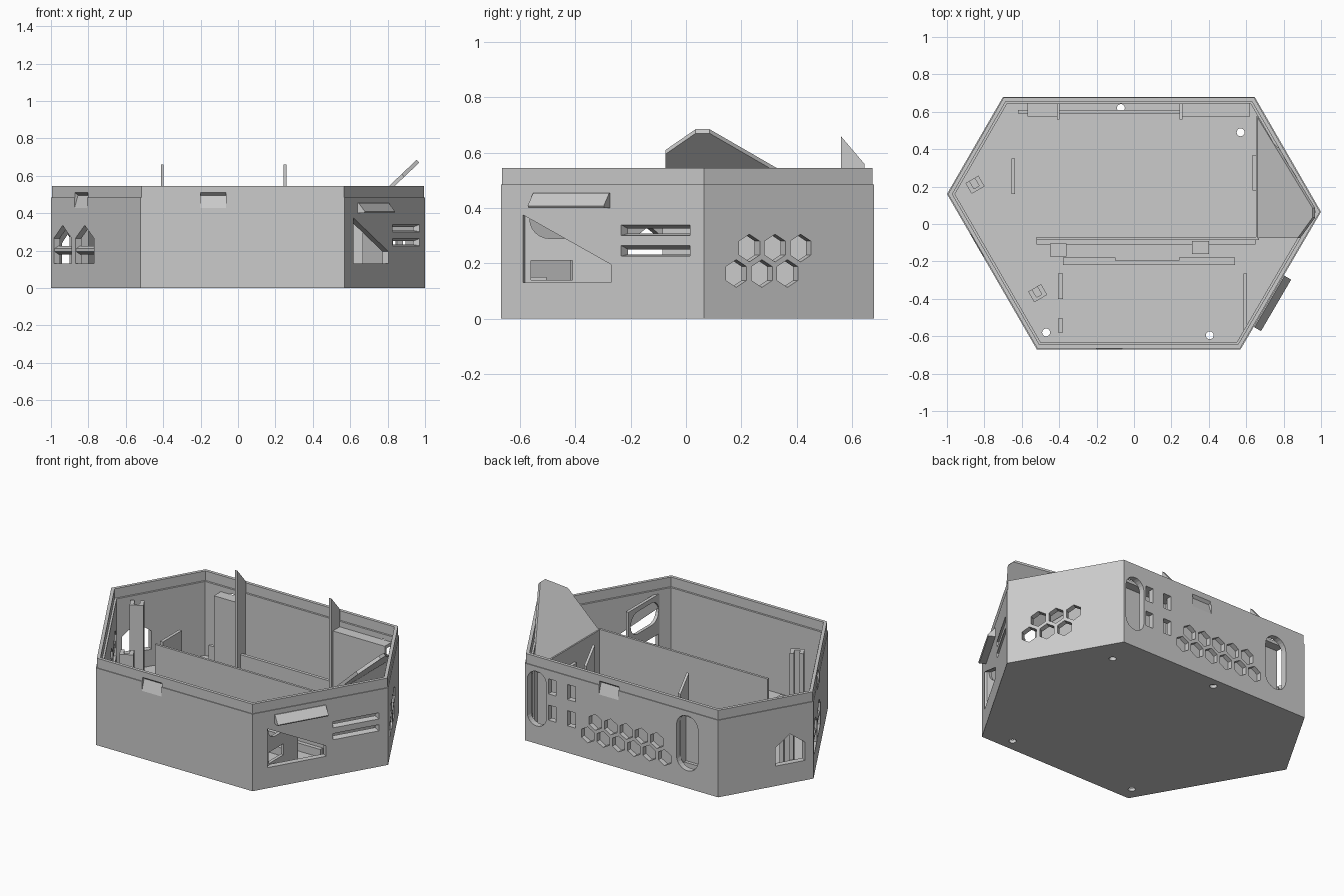
import bpy, bmesh, math
from mathutils import Vector as V

cube = bpy.data.objects.get("Cube")
if cube:
    bpy.data.objects.remove(cube, do_unlink=True)

grey = bpy.data.materials.new("light grey plastic")
grey.use_nodes = True
grey.diffuse_color = (0.6, 0.6, 0.6, 1)
grey.node_tree.nodes["Principled BSDF"].inputs["Base Color"].default_value = (0.6, 0.6, 0.6, 1)

# Plan of the case, anticlockwise: front, front right, back right, back, back left, front left
PLAN = [V(p) for p in ((-.52, -.67), (.57, -.67), (1, .065), (.645, .68), (-.70, .68), (-1, .16))]
FRONT, FRONT_R, BACK_R, BACK, BACK_L, FRONT_L = range(6)
UP = V((0, 0, 1))


def inset(d):
    """Plan outline moved inwards by d."""
    result = []
    for i, p in enumerate(PLAN):
        a = (p - PLAN[i - 1]).normalized()
        b = (PLAN[(i + 1) % 6] - p).normalized()
        na, nb = V((-a.y, a.x)), V((-b.y, b.x))
        result.append(p + (na + nb) * d / (1 + na.dot(nb)))
    return result


def loft(bm, loops):
    """Closed solid through matching point loops, with flat ends."""
    rings = [[bm.verts.new(p) for p in loop] for loop in loops]
    n = len(rings[0])
    for a, b in zip(rings, rings[1:]):
        for i in range(n):
            j = (i + 1) % n
            bm.faces.new((a[i], a[j], b[j], b[i]))
    bm.faces.new(rings[0][::-1])
    bm.faces.new(rings[-1])


def finish(name, bm):
    bmesh.ops.recalc_face_normals(bm, faces=bm.faces)
    me = bpy.data.meshes.new(name)
    bm.to_mesh(me)
    bm.free()
    me.materials.append(grey)
    ob = bpy.data.objects.new(name, me)
    bpy.context.collection.objects.link(ob)
    return ob


def solid(name, pts, push):
    bm = bmesh.new()
    loft(bm, [[V(p) for p in pts], [V(p) + V(push) for p in pts]])
    return finish(name, bm)


def box(name, x0, x1, y0, y1, z0, z1):
    return solid(name, [(x0, y0, z0), (x1, y0, z0), (x1, y1, z0), (x0, y1, z0)], (0, 0, z1 - z0))


def on_wall(i, s, z, out=0.0):
    """Point on wall i: s along it, z up, out from its surface."""
    a = PLAN[i]
    u = (PLAN[(i + 1) % 6] - a).normalized()
    p = a + u * s + V((u.y, -u.x)) * out
    return V((p.x, p.y, z))


def cut(target, cutter):
    cutter.hide_render = True
    mod = target.modifiers.new("openings", 'BOOLEAN')
    mod.object, mod.solver, mod.use_self = cutter, 'EXACT', True
    bpy.context.view_layer.update()
    done = target.evaluated_get(bpy.context.evaluated_depsgraph_get())
    me = bpy.data.meshes.new_from_object(done)
    target.modifiers.clear()
    target.data = me
    bpy.data.objects.remove(cutter, do_unlink=True)


def rect(s0, s1, z0, z1):
    return [(s0, z0), (s1, z0), (s1, z1), (s0, z1)]


def hexagon(s, z, r=.05):
    return [(s + r * math.sin(k * math.pi / 3), z + r * math.cos(k * math.pi / 3)) for k in range(6)]


def pill(s, z, r, half):
    """Upright slot with round ends."""
    pts = []
    for k in range(26):
        a = math.pi * (k if k < 13 else k - 1) / 12
        pts.append((s + r * math.cos(a), z + (half if k < 13 else -half) + r * math.sin(a)))
    return pts


def house(s0, s1, z0, z1, top):
    return [(s0, z0), (s1, z0), (s1, z1), ((s0 + s1) / 2, top), (s0, z1)]


# Case shell: wall, stepped lip and floor
shell = bmesh.new()
profile = [(0, 0), (0, .485), (.005, .485), (.005, .545), (.025, .545), (.025, .485), (.037, .485), (.037, .02)]
loft(shell, [[V((p.x, p.y, z)) for p in inset(d)] for d, z in profile])
case = finish("case_shell", shell)

# Openings in the walls
holes = bmesh.new()


def opening(i, pts, depth=.06, inner=None):
    loft(holes, [[on_wall(i, s, z, .002) for s, z in pts],
                 [on_wall(i, s, z, -depth) for s, z in (inner or pts)]])


opening(FRONT_R, [(.093, .13), (.463, .13), (.463, .195), (.093, .375)])
for z in (.225, .30):
    opening(FRONT_R, rect(.504, .794, z, z + .04), .05, rect(.515, .783, z + .01, z + .02))
for k in range(3):
    opening(BACK_R, hexagon(.19 + .107 * k, .255))
    opening(BACK_R, hexagon(.135 + .107 * k, .163))
for k in range(6):
    opening(BACK, hexagon(.437 + .107 * k, .15), .03)
    if k < 5:
        opening(BACK, hexagon(.49 + .107 * k, .243), .03)
opening(BACK, pill(.082, .283, .066, .106), .045)
opening(BACK, pill(1.13, .283, .075, .098))
for s in (.162, .295):
    for z in (.17, .335):
        opening(BACK, rect(s, s + .055, z, z + .095))
opening(BACK_L, house(.36, .546, .125, .24, .31), .045)
opening(FRONT_L, house(.03, .22, .13, .265, .335), .045)
opening(FRONT_L, house(.26, .46, .13, .265, .335))

# Wedge shaped catch recesses under the rim
for wall, s in ((FRONT, .32), (BACK, .515), (FRONT_L, .25)):
    wedge = ((.002, .42), (-.022, .495), (.002, .515))
    loft(holes, [[on_wall(wall, t, z, d) for d, z in wedge] for t in (s, s + .135)])

# Screw holes through the floor
for x, y in ((-.07, .62), (.57, .49), (-.47, -.58), (.405, -.595)):
    ring = [(x + .021 * math.cos(k * math.pi / 10), y + .021 * math.sin(k * math.pi / 10)) for k in range(20)]
    loft(holes, [[V((p, q, z)) for p, q in ring] for z in (-.02, .05)])
cut(case, finish("openings_cutter", holes))

# Awning over the front right window
awning = bmesh.new()
loft(awning, [[on_wall(FRONT_R, s, z, d) for d, z in ((0, .40), (.04, .40), (.045, .408), (.005, .455), (0, .455))]
              for s in (.139, .458)])
finish("window_awning", awning)

# Bars across the front left openings
for n, s in enumerate((.03, .26)):
    bar = bmesh.new()
    loft(bar, [[on_wall(FRONT_L, t, z, d) for d, z in ((-.005, .195), (-.005, .21), (-.03, .225), (-.03, .18))]
               for t in (s, s + .2)])
    finish(f"opening_bar_{n + 1}", bar)

# Tilted lid over the right hand compartment
lid = [(.66, -.075), (.875, -.075), (.955, .035), (.955, .085), (.66, .57)]
solid("tilted_lid", [(x, y, .685 - (.955 - x) * .95) for x, y in lid], (.014, 0, -.015))

# Dividers
box("side_divider", .652, .667, -.085, .575, .02, .405)
box("middle_divider", -.52, .655, -.085, -.07, .02, .41)
box("side_divider_tab", .633, .652, .18, .37, .02, .30)
box("left_tab", -.655, -.635, .16, .35, .02, .30)

# Fins rising from the back wall
for n, x in enumerate((-.405, .25)):
    fin = [(.56, .02), (.645, .02), (.645, .56), (.56, .66)]
    solid(f"back_fin_{n + 1}", [(x - .008, y, z) for y, z in fin], (.016, 0, 0))

# Port housings and rail along the back wall
for n, (x0, x1) in enumerate(((-.57, -.405), (.25, .62))):
    box(f"port_housing_{n + 1}", x0, x1, .575, .59, .02, .45)
    box(f"port_housing_roof_{n + 1}", x0, x1, .575, .645, .43, .45)
box("back_rail", -.62, .48, .59, .61, .02, .12)

# Board rails and blocks on the floor
box("middle_rail", -.52, .65, -.11, -.085, .02, .07)
box("front_rail", -.38, .54, -.22, -.195, .02, .07)
for n, (x0, x1) in enumerate(((-.38, -.10), (.24, .54))):
    box(f"front_rail_step_{n + 1}", x0, x1, -.195, -.18, .02, .07)
box("left_block", -.45, -.36, -.175, -.105, .02, .12)
box("right_block", .31, .40, -.16, -.09, .02, .12)
box("left_rail_back", -.405, -.38, -.40, -.265, .02, .15)
box("left_rail_front", -.405, -.38, -.58, -.505, .02, .15)

# Port plate behind the window, with a round ended slot and a square port
plate = box("port_plate", .585, .605, -.585, -.265, .02, .46)
ports = bmesh.new()
slot = [(-.425 + (q - .36), .36 + (p - 0)) for p, q in pill(0, .36, .07, .07)]
for pts in (slot, rect(-.56, -.41, .14, .21)):
    loft(ports, [[V((x, y, z)) for y, z in pts] for x in (.57, .62)])
cut(plate, finish("port_cutter", ports))

# Hollow posts along the left walls
for n, (x, y, ang) in enumerate(((-.85, .21, 30), (-.515, -.37, 30))):
    post = box(f"post_{n + 1}", -.04, .04, -.033, .033, .02, .47)
    cut(post, box("post_cutter", -.016, .016, -.016, .05, .06, .5))
    post.location = (x, y, 0)
    post.rotation_euler.z = math.radians(ang)
